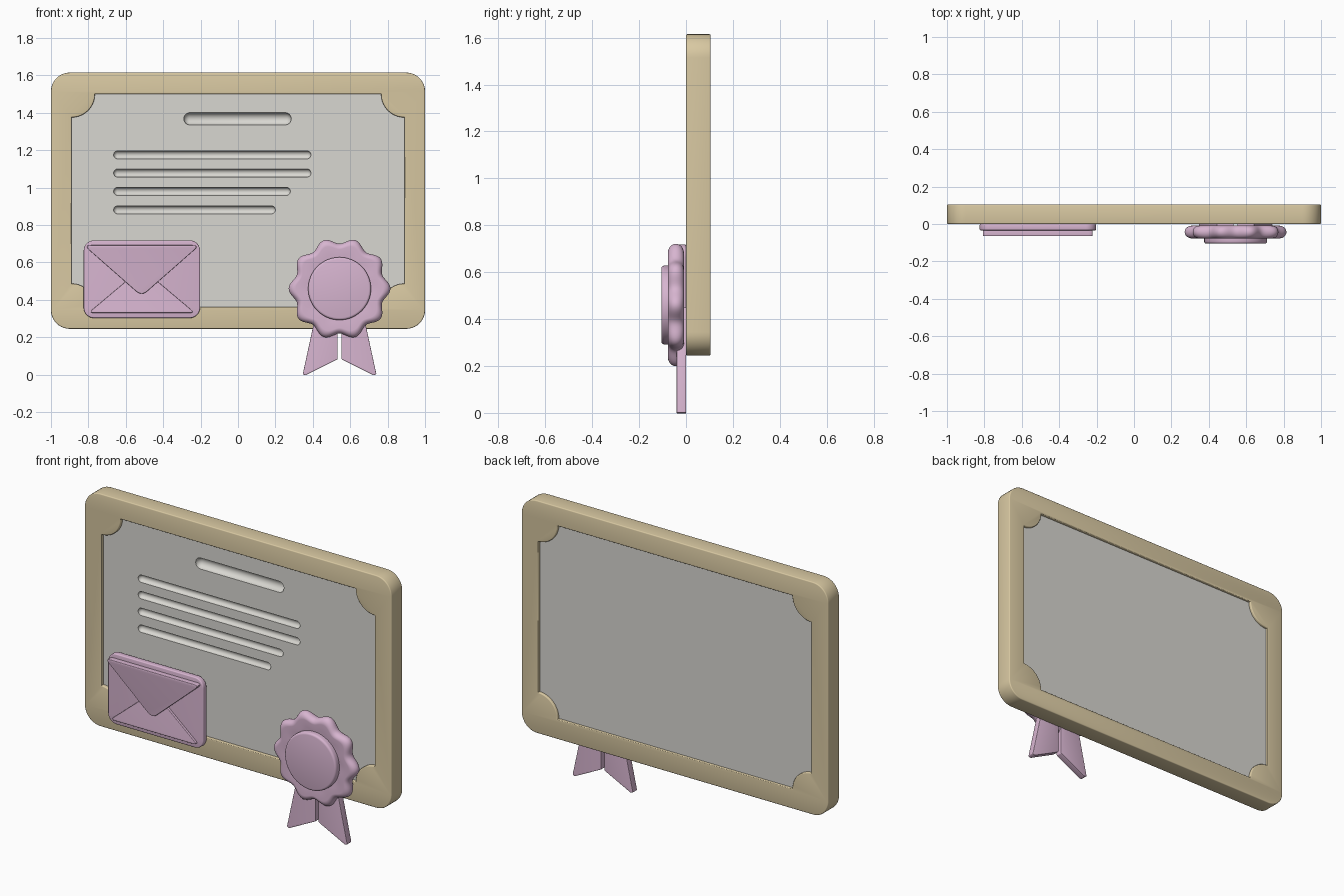
import bpy, bmesh, math
from mathutils import Vector

if "Cube" in bpy.data.objects:
    bpy.data.objects.remove(bpy.data.objects["Cube"], do_unlink=True)


def material(name, rgb):
    m = bpy.data.materials.new(name)
    m.use_nodes = True
    m.diffuse_color = (*rgb, 1)
    m.node_tree.nodes["Principled BSDF"].inputs["Base Color"].default_value = (*rgb, 1)
    return m


TAN = material("tan frame", (0.69, 0.58, 0.36))
PAPER = material("pale paper", (0.69, 0.68, 0.64))
PINK = material("soft pink", (0.68, 0.46, 0.63))


def select(obj):
    bpy.ops.object.select_all(action='DESELECT')
    obj.select_set(True)
    bpy.context.view_layer.objects.active = obj


def smooth(obj, angle=35):
    select(obj)
    bpy.ops.object.shade_smooth_by_angle(angle=math.radians(angle))


def add_mesh(name, bm, mat):
    bmesh.ops.recalc_face_normals(bm, faces=bm.faces)
    me = bpy.data.meshes.new(name)
    bm.to_mesh(me)
    bm.free()
    obj = bpy.data.objects.new(name, me)
    me.materials.append(mat)
    bpy.context.collection.objects.link(obj)
    return obj


def rect(x0, x1, z0, z1, r, scooped=False, steps=10):
    """Rectangle outline with rounded or scooped corners."""
    pts = []
    for i, (x, z, sx, sz) in enumerate(((x1, z1, 1, 1), (x0, z1, -1, 1),
                                        (x0, z0, -1, -1), (x1, z0, 1, -1))):
        for k in range(steps + 1):
            t = k / steps * math.pi / 2
            a = i * math.pi / 2 + (math.pi * 1.5 - t if scooped else t)
            cx, cz = (x, z) if scooped else (x - sx * r, z - sz * r)
            pts.append((cx + r * math.cos(a), cz + r * math.sin(a)))
    return pts


def soft_polygon(corners, d, steps=6):
    """Polygon outline with each corner eased over distance d."""
    pts = [Vector(c) for c in corners]
    out = []
    for i, p in enumerate(pts):
        a = p + (pts[i - 1] - p).normalized() * d
        b = p + (pts[(i + 1) % len(pts)] - p).normalized() * d
        for k in range(steps + 1):
            t = k / steps
            out.append(a * (1 - t) ** 2 + p * 2 * t * (1 - t) + b * t * t)
    return out


def plate(name, outlines, front, back, bevel, mat):
    """Solid plate between two depths, from outlines in the front plane."""
    cu = bpy.data.curves.new(name, 'CURVE')
    cu.dimensions = '2D'
    cu.fill_mode = 'BOTH'
    for pts in outlines:
        s = cu.splines.new('POLY')
        s.points.add(len(pts) - 1)
        for sp, (x, z) in zip(s.points, pts):
            sp.co = (x, z, 0, 1)
        s.use_cyclic_u = True
    cu.extrude = (back - front) / 2 - bevel
    cu.bevel_depth = bevel
    cu.bevel_resolution = 2
    cu.offset = -bevel
    obj = bpy.data.objects.new(name, cu)
    obj.location.y = (front + back) / 2
    obj.rotation_euler.x = math.pi / 2
    bpy.context.collection.objects.link(obj)
    select(obj)
    bpy.ops.object.convert(target='MESH')
    obj = bpy.context.object
    bpy.ops.object.transform_apply(location=True, rotation=True, scale=True)
    bm = bmesh.new()
    bm.from_mesh(obj.data)
    bmesh.ops.remove_doubles(bm, verts=bm.verts, dist=0.0001)
    bmesh.ops.recalc_face_normals(bm, faces=bm.faces)
    bm.to_mesh(obj.data)
    bm.free()
    obj.data.materials.clear()
    obj.data.materials.append(mat)
    smooth(obj)
    return obj


# Frame with scooped opening corners
plate("frame", [rect(-1, 1, 0.245, 1.615, 0.1),
                rect(-0.89, 0.89, 0.362, 1.5, 0.125, scooped=True)],
      0, 0.105, 0.006, TAN)

# Paper sheet, with rounded grooves standing for the written lines
bm = bmesh.new()
bmesh.ops.create_cube(bm, size=1)
for v in bm.verts:
    v.co = Vector((v.co.x * 1.86, 0.055 + v.co.y * 0.07, 0.931 + v.co.z * 1.22))
paper = add_mesh("paper", bm, PAPER)

bm = bmesh.new()
for x0, x1, z, r in ((-0.29, 0.285, 1.368, 0.033), (-0.665, 0.39, 1.175, 0.022),
                     (-0.665, 0.39, 1.078, 0.022), (-0.665, 0.28, 0.98, 0.022),
                     (-0.665, 0.2, 0.881, 0.022)):
    ball = bmesh.ops.create_uvsphere(bm, u_segments=20, v_segments=11, radius=r)
    half = (x1 - x0) / 2 - r
    for v in ball["verts"]:
        lx, ly, lz = v.co
        v.co = ((x0 + x1) / 2 + lz + math.copysign(half, lz), 0.02 + ly, z + lx)
cutter = add_mesh("groove_cutter", bm, PAPER)
cutter.hide_render = True
mod = paper.modifiers.new("grooves", 'BOOLEAN')
mod.operation = 'DIFFERENCE'
mod.solver = 'EXACT'
mod.object = cutter
select(paper)
bpy.ops.object.modifier_apply(modifier=mod.name)
bpy.data.objects.remove(cutter, do_unlink=True)
smooth(paper)

# Envelope: body, lower fold and top flap
plate("envelope_body", [rect(-0.825, -0.203, 0.303, 0.718, 0.055)],
      -0.034, 0, 0.006, PINK)
plate("envelope_lower_fold",
      [soft_polygon([(-0.8, 0.33), (-0.23, 0.33), (-0.515, 0.57)], 0.03)],
      -0.048, -0.03, 0.003, PINK)
plate("envelope_flap",
      [soft_polygon([(-0.825, 0.692), (-0.205, 0.692), (-0.515, 0.42)], 0.04)],
      -0.065, -0.03, 0.003, PINK)

# Ribbon tails, mirrored about the seal
CX, CZ = 0.543, 0.46
for side, name in ((-1, "right_ribbon_tail"), (1, "left_ribbon_tail")):
    tail = [(0.01, 0.45), (0.01, 0.083), (0.182, -0.003), (0.197, 0.002), (0.1, 0.45)]
    plate(name, [soft_polygon([(CX + side * x, z) for x, z in tail], 0.004, 3)],
          -0.04, 0, 0.002, PINK)

# Seal: puffy rosette with ten lobes
N = 160
profile = [(0.222 + 0.034 * math.cos(t), -0.043 + 0.034 * math.sin(t))
           for t in (math.radians(90 - 15 * k) for k in range(13))]
profile.append((0.18, -0.071))
bm = bmesh.new()
rings = []
for r, y in profile:
    ring = []
    for i in range(N):
        a = 2 * math.pi * i / N
        rr = r + 0.016 * (r / 0.256) ** 2 * math.cos(10 * a)
        ring.append(bm.verts.new((CX + rr * math.cos(a), y, CZ + rr * math.sin(a))))
    rings.append(ring)
for a, b in zip(rings, rings[1:]):
    for i in range(N):
        j = (i + 1) % N
        bm.faces.new((a[i], a[j], b[j], b[i]))
bm.faces.new(rings[0])
bm.faces.new(rings[-1])
smooth(add_mesh("seal_rosette", bm, PINK), 50)

# Raised centre of the seal
circle = [(CX + 0.168 * math.cos(a), CZ + 0.168 * math.sin(a))
          for a in (2 * math.pi * i / 64 for i in range(64))]
plate("seal_centre", [circle], -0.105, -0.05, 0.012, PINK)
